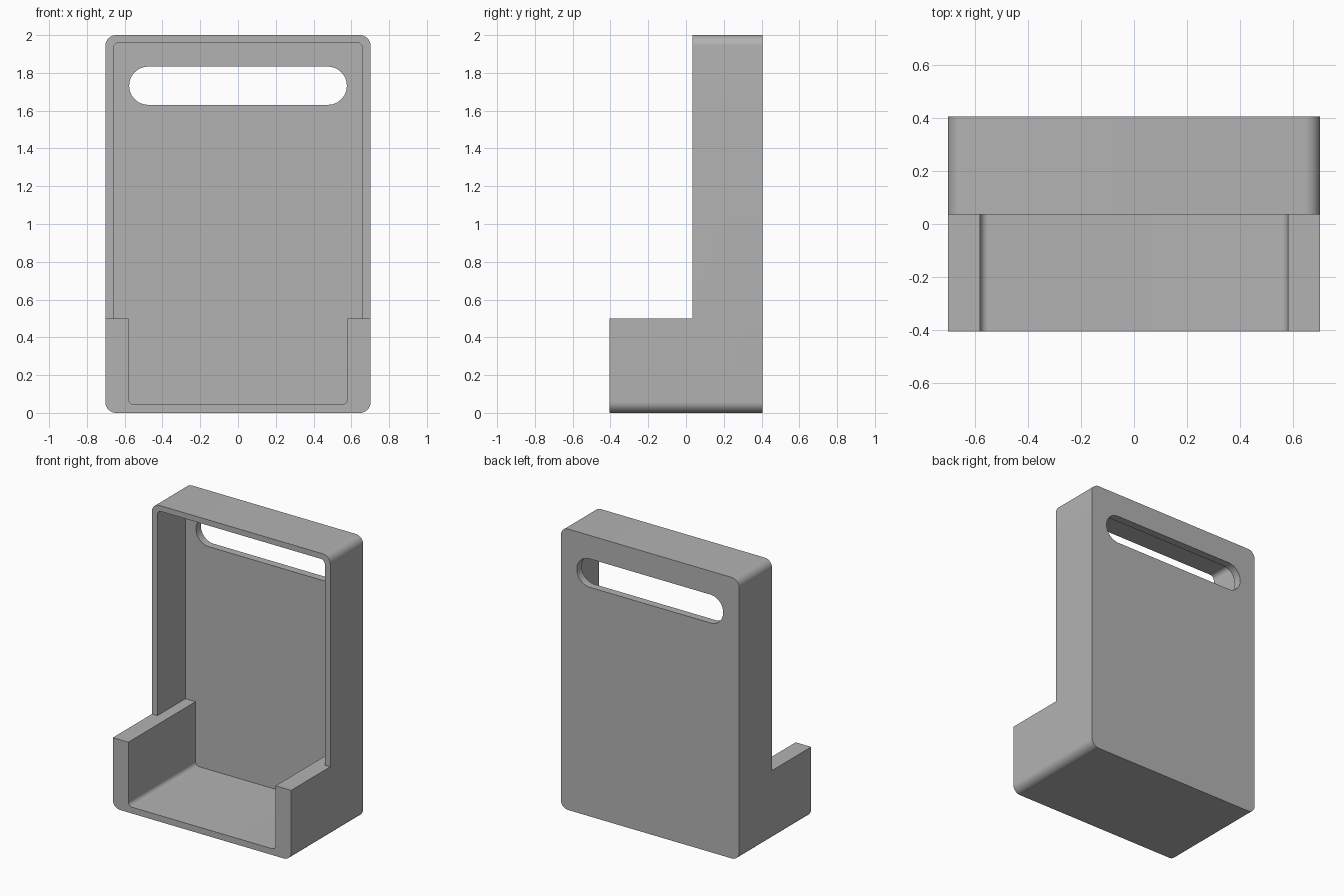
import bpy, bmesh
from math import radians
from mathutils import Vector

if "Cube" in bpy.data.objects:
    bpy.data.objects.remove(bpy.data.objects["Cube"])

HALF_X, HALF_Y, HEIGHT = 0.702, 0.405, 2.0
LEDGE, BACK = 0.5, 0.35


def rounded(corners, steps=10):
    """Outline from (x, z, radius) right-angled corners."""
    points = []
    for i, (x, z, r) in enumerate(corners):
        p = Vector((x, z))
        if r == 0:
            points.append(p)
            continue
        a = (Vector(corners[i - 1][:2]) - p).normalized()
        b = (Vector(corners[(i + 1) % len(corners)][:2]) - p).normalized()
        centre = p + (a + b) * r
        for k in range(steps + 1):
            t = k / steps
            points.append(centre - (b * (1 - t) + a * t).normalized().slerp(
                (b * (1 - t) + a * t).normalized(), 0) * r)
    return points


def prism(name, outline, y0, y1):
    """Extrude an x-z outline from y0 to y1."""
    bm = bmesh.new()
    face = bm.faces.new([bm.verts.new((p.x, y0, p.y)) for p in outline])
    new = bmesh.ops.extrude_face_region(bm, geom=[face])["geom"]
    verts = [v for v in new if isinstance(v, bmesh.types.BMVert)]
    bmesh.ops.translate(bm, verts=verts, vec=(0, y1 - y0, 0))
    bmesh.ops.recalc_face_normals(bm, faces=bm.faces)
    mesh = bpy.data.meshes.new(name)
    bm.to_mesh(mesh)
    bm.free()
    obj = bpy.data.objects.new(name, mesh)
    bpy.context.collection.objects.link(obj)
    return obj


def box(x, z0, z1, r):
    return rounded([(-x, z0, r), (x, z0, r), (x, z1, r), (-x, z1, r)])


grey = bpy.data.materials.new("light_grey")
grey.use_nodes = True
grey.diffuse_color = (0.45, 0.45, 0.45, 1)
grey.node_tree.nodes["Principled BSDF"].inputs["Base Color"].default_value = (0.45, 0.45, 0.45, 1)

# Solid rounded block for the holder
holder = prism("holder_body", box(HALF_X, 0, HEIGHT, 0.057), -HALF_Y, HALF_Y)
holder.data.materials.append(grey)

# Cutters: front step, stepped cavity, handle slot
wide, narrow, floor, top, r = 0.659, 0.58, 0.045, 1.96, 0.03
cavity = rounded([(-narrow, floor, r), (narrow, floor, r), (narrow, LEDGE, 0),
                  (wide, LEDGE, 0), (wide, top, r), (-wide, top, r),
                  (-wide, LEDGE, 0), (-narrow, LEDGE, 0)])
cutters = [
    prism("front_step_cutter", box(1, LEDGE, 3, 0), -1, 0.035),
    prism("cavity_cutter", cavity, -1.2, BACK),
    prism("handle_slot_cutter", box(0.576, 1.631, 1.833, 0.1), 0.2, 1),
]
for cutter in cutters:
    cutter.hide_render = True
    cutter.data.materials.append(grey)
    cut = holder.modifiers.new(cutter.name, "BOOLEAN")
    cut.operation, cut.solver, cut.object = "DIFFERENCE", "EXACT", cutter

# Bake the cuts, drop the cutters, smooth the rounded corners
bpy.context.view_layer.objects.active = holder
holder.select_set(True)
for cutter in cutters:
    bpy.ops.object.modifier_apply(modifier=cutter.name)
    bpy.data.objects.remove(cutter)
bpy.ops.object.shade_smooth_by_angle(angle=radians(30))
